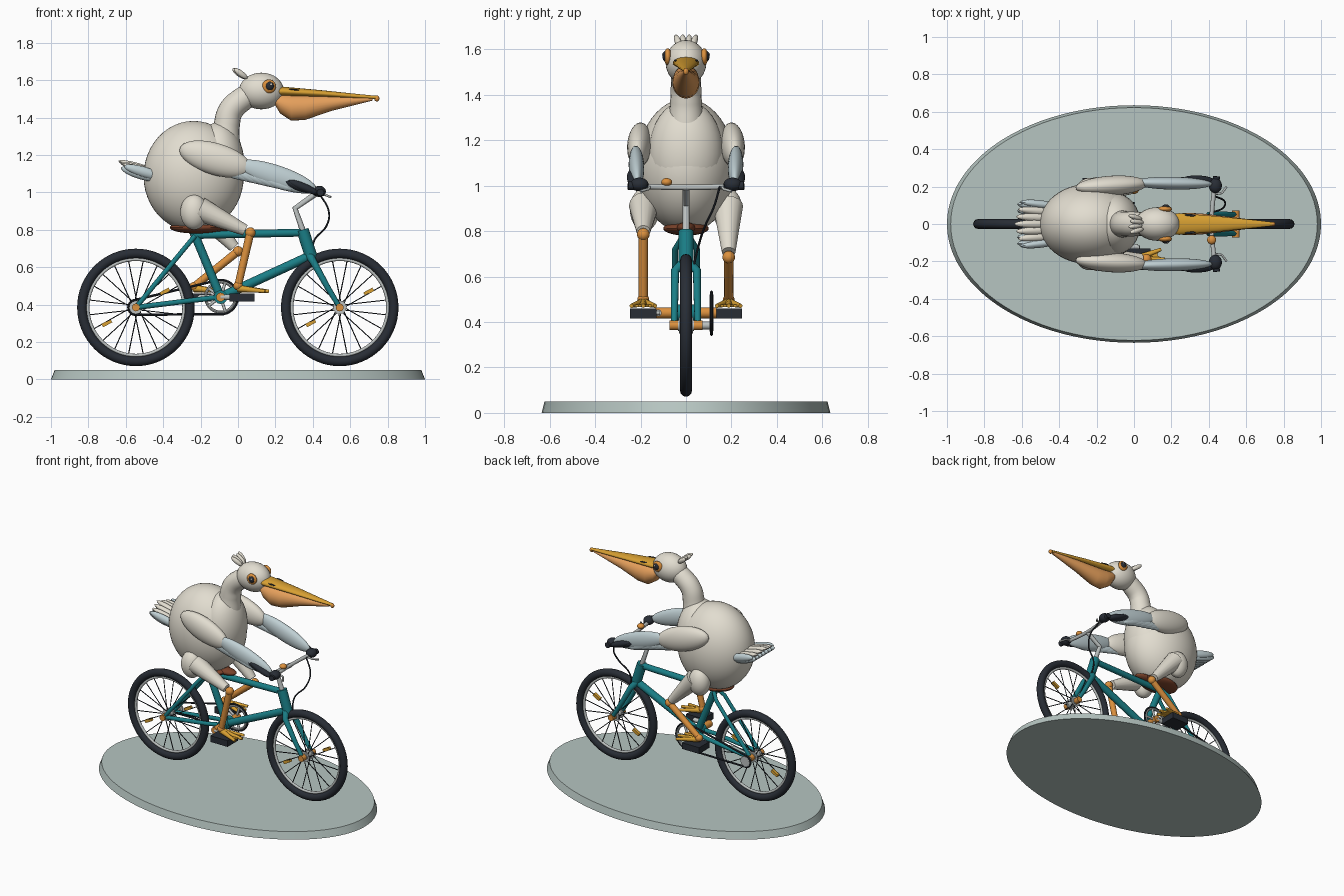
import bpy, bmesh, math
from mathutils import Vector, Matrix

if "Cube" in bpy.data.objects:
    bpy.data.objects.remove(bpy.data.objects["Cube"])


def mat(name, r, g, b):
    m = bpy.data.materials.new(name)
    lin = [((c / 255 + 0.055) / 1.055) ** 2.4 for c in (r, g, b)]
    m.diffuse_color = (*lin, 1)
    m.use_nodes = True
    m.node_tree.nodes["Principled BSDF"].inputs["Base Color"].default_value = m.diffuse_color
    return m


CREAM = mat("cream", 226, 221, 208)
BLUE = mat("pale_blue", 192, 208, 212)
SAGE = mat("sage", 182, 197, 193)
TEAL = mat("teal", 26, 126, 134)
ORANGE = mat("orange", 220, 145, 62)
GOLD = mat("gold", 216, 160, 50)
PEACH = mat("peach", 230, 160, 92)
DARK = mat("charcoal", 40, 45, 53)
METAL = mat("metal", 188, 193, 192)
BROWN = mat("brown", 122, 66, 42)


def add(name, mesh, material):
    o = bpy.data.objects.new(name, mesh)
    bpy.context.collection.objects.link(o)
    mesh.materials.clear()
    mesh.materials.append(material)
    return o


def from_bm(name, bm, material):
    bmesh.ops.recalc_face_normals(bm, faces=bm.faces)
    me = bpy.data.meshes.new(name)
    bm.to_mesh(me)
    bm.free()
    return add(name, me, material)


def ell(name, c, r, material, d=(1, 0, 0), seg=32):
    """Ellipsoid whose first radius lies along direction d."""
    bm = bmesh.new()
    bmesh.ops.create_uvsphere(bm, u_segments=seg, v_segments=seg // 2, radius=1)
    rot = Vector(d).to_track_quat('X', 'Z').to_matrix().to_4x4()
    bm.transform(Matrix.Translation(c) @ rot @ Matrix.Diagonal((*r, 1)))
    return from_bm(name, bm, material)


def tube(name, paths, rad, material, smooth=False, closed=False, res=4):
    """One or more round tubes; rad is a number or one radius per point."""
    cu = bpy.data.curves.new(name, 'CURVE')
    cu.dimensions, cu.bevel_depth, cu.bevel_resolution = '3D', 1, res
    cu.use_fill_caps = True
    for path in paths:
        sp = cu.splines.new('BEZIER' if smooth else 'POLY')
        pts = sp.bezier_points if smooth else sp.points
        pts.add(len(path) - 1)
        for i, p in enumerate(path):
            pts[i].co = p if smooth else (*p, 1)
            pts[i].radius = rad[i] if isinstance(rad, (list, tuple)) else rad
            if smooth:
                pts[i].handle_left_type = pts[i].handle_right_type = 'AUTO'
        sp.use_cyclic_u = closed
    tmp = bpy.data.objects.new(name + "_tmp", cu)
    bpy.context.collection.objects.link(tmp)
    me = bpy.data.meshes.new_from_object(tmp.evaluated_get(bpy.context.evaluated_depsgraph_get()))
    bpy.data.objects.remove(tmp)
    return add(name, me, material)


def loft(name, sections, material, n=24):
    """Skin along x through ellipses given as (x, z, half_width, half_height)."""
    bm = bmesh.new()
    rings = [[bm.verts.new((x, w * math.cos(2 * math.pi * k / n), z + h * math.sin(2 * math.pi * k / n)))
              for k in range(n)] for x, z, w, h in sections]
    for a, b in zip(rings, rings[1:]):
        for k in range(n):
            bm.faces.new((a[k], a[(k + 1) % n], b[(k + 1) % n], b[k]))
    bm.faces.new(rings[0])
    bm.faces.new(rings[-1])
    return from_bm(name, bm, material)


def box(name, c, size, material, ang=0):
    bm = bmesh.new()
    bmesh.ops.create_cube(bm, size=1)
    bm.transform(Matrix.Translation(c) @ Matrix.Rotation(-ang, 4, 'Y') @ Matrix.Diagonal((*size, 1)))
    return from_bm(name, bm, material)


def ring(name, c, R, r, material, seg=64, minor=12):
    """Torus standing in the xz plane."""
    bpy.ops.mesh.primitive_torus_add(major_segments=seg, minor_segments=minor, major_radius=R, minor_radius=r,
                                     location=c, rotation=(math.pi / 2, 0, 0))
    o = bpy.context.object
    o.name = name
    o.data.materials.append(material)


def axle(name, x, z, y0, y1, r, material):
    tube(name, [[(x, y0, z), (x, y1, z)]], r, material)


# Oval base
bm = bmesh.new()
bmesh.ops.create_cone(bm, cap_ends=True, segments=96, radius1=1, radius2=0.98, depth=0.05)
bm.transform(Matrix.Translation((0, 0, 0.025)) @ Matrix.Diagonal((1, 0.635, 1, 1)))
from_bm("base", bm, SAGE)

# Wheels
AX = 0.385
for side, wx in (("rear", -0.546), ("front", 0.544)):
    ring(side + "_tyre", (wx, 0, AX), 0.288, 0.026, DARK)
    ring(side + "_rim", (wx, 0, AX), 0.257, 0.009, METAL)
    spokes = []
    for k in range(20):
        a, s = 2 * math.pi * (k + 0.5) / 20, (-1) ** k
        spokes.append([(wx + 0.022 * math.cos(a + 0.5 * s), 0.025 * s, AX + 0.022 * math.sin(a + 0.5 * s)),
                       (wx + 0.255 * math.cos(a), 0, AX + 0.255 * math.sin(a))])
    tube(side + "_spokes", spokes, 0.003, DARK, res=1)
    axle(side + "_hub", wx, AX, -0.035, 0.035, 0.024, METAL)
    for s in (-1, 1):
        axle(side + "_hub_flange", wx, AX, s * 0.022, s * 0.03, 0.036, METAL)
        axle(side + "_axle_nut", wx, AX, s * 0.035, s * 0.072, 0.021, ORANGE)
        box(side + "_reflector", (wx + 0.155 * s, 0, AX + 0.084 * s), (0.055, 0.022, 0.02), GOLD, 0.5)

# Frame
BB, SEAT = Vector((-0.093, 0, 0.44)), Vector((-0.238, 0, 0.79))
HT, HB = Vector((0.345, 0, 0.80)), Vector((0.395, 0, 0.645))
tube("seat_tube", [[BB, SEAT]], 0.023, TEAL)
tube("top_tube", [[(-0.235, 0, 0.772), (0.35, 0, 0.785)]], 0.021, TEAL)
tube("down_tube", [[BB, (0.385, 0, 0.66)]], 0.025, TEAL)
tube("head_tube", [[HT, HB]], 0.033, TEAL)
axle("bottom_bracket", BB.x, BB.z, -0.05, 0.05, 0.037, TEAL)
for s in (-1, 1):
    tube("seat_stay", [[(-0.232, s * 0.02, 0.765), (-0.27, s * 0.048, 0.72), (-0.546, s * 0.052, AX)]], 0.013, TEAL)
    tube("chain_stay", [[(-0.1, s * 0.03, 0.44), (-0.2, s * 0.048, 0.428), (-0.546, s * 0.052, AX)]], 0.014, TEAL)
    tube("fork_leg", [[(0.385, s * 0.01, 0.66), (0.405, s * 0.048, 0.625), (0.48, s * 0.05, 0.49),
                       (0.544, s * 0.052, AX)]], [0.024, 0.019, 0.016, 0.013], TEAL)

# Saddle
tube("seat_post", [[SEAT - Vector((0, 0, 0.02)), (-0.245, 0, 0.82)]], 0.018, METAL)
ell("saddle", (-0.22, 0, 0.812), (0.145, 0.1, 0.032), BROWN)
ell("saddle_nose", (-0.1, 0, 0.815), (0.085, 0.04, 0.024), BROWN)

# Drivetrain
CY = 0.112
ring("chainring", (BB.x, CY, BB.z), 0.08, 0.008, METAL, 48, 8)
tube("chainring_arms", [[(BB.x, CY, BB.z), (BB.x + 0.08 * math.cos(k * 1.2566), CY, BB.z + 0.08 * math.sin(k * 1.2566))]
                        for k in range(5)], 0.008, METAL)
axle("sprocket", -0.546, AX, CY - 0.006, CY + 0.006, 0.036, METAL)
axle("sprocket_axle", -0.546, AX, 0.05, CY, 0.018, METAL)
arc = lambda c, r, a0, a1: [(c[0] + r * math.cos(math.radians(a0 + (a1 - a0) * k / 14)), CY,
                             c[1] + r * math.sin(math.radians(a0 + (a1 - a0) * k / 14))) for k in range(15)]
tube("chain", [arc((BB.x, BB.z), 0.092, -80, 98) + arc((-0.546, AX), 0.04, 98, 280)], 0.0065, DARK, closed=True, res=2)
axle("crank_axle", BB.x, BB.z, -0.122, 0.122, 0.022, METAL)
axle("crank_cap", BB.x, BB.z, -0.135, 0.135, 0.024, ORANGE)

# Handlebar, grips, brake levers, bell and cable
tube("stem", [[HT, (0.305, 0, 0.915), (0.415, 0, 0.992)]], 0.016, METAL)
tube("handlebar", [[(0.44, -0.25, 1.0), (0.425, -0.15, 0.995), (0.415, 0, 0.992), (0.425, 0.15, 0.995), (0.44, 0.25, 1.0)]],
     0.012, METAL, smooth=True)
ell("bell", (0.415, -0.085, 1.015), (0.024, 0.024, 0.018), ORANGE)
for s in (-1, 1):
    tube("grip", [[(0.433, s * 0.17, 0.997), (0.441, s * 0.255, 1.0)]], 0.019, DARK)
    tube("brake_lever", [[(0.43, s * 0.16, 0.995), (0.47, s * 0.165, 0.985), (0.495, s * 0.2, 0.975)]], 0.006, METAL)
tube("brake_cable", [[(0.43, 0.15, 1.0), (0.485, 0.12, 0.9), (0.475, 0.085, 0.825), (0.405, 0.055, 0.735), (0.41, 0.03, 0.63)]],
     0.005, DARK, smooth=True, res=2)

# Body, neck and head
ell("body", (-0.237, 0, 1.087), (0.268, 0.215, 0.295), CREAM, seg=48)
ell("breast", (-0.105, 0, 1.14), (0.14, 0.165, 0.235), CREAM)
tube("neck", [[(-0.07, 0, 1.26), (-0.06, 0, 1.36), (-0.04, 0, 1.435), (0.02, 0, 1.495), (0.1, 0, 1.54)]],
     [0.08, 0.07, 0.067, 0.065, 0.06], CREAM, smooth=True, res=8)
ell("head", (0.125, 0, 1.542), (0.12, 0.09, 0.098), CREAM)
for k in range(4):
    ell("crest_feather", (0.015 - 0.008 * (k % 2), -0.036 + 0.024 * k, 1.635), (0.046, 0.014, 0.016), CREAM,
        (-0.75, (k - 1.5) * 0.15, 0.55), 16)
for s in (-1, 1):
    ell("eye_ring", (0.166, s * 0.08, 1.567), (0.037, 0.017, 0.037), ORANGE)
    ell("pupil", (0.17, s * 0.09, 1.569), (0.022, 0.014, 0.023), DARK)
    ell("eye_glint", (0.177, s * 0.102, 1.577), (0.006, 0.004, 0.006), CREAM, seg=12)
    ell("nostril", (0.3, s * 0.047, 1.55), (0.03, 0.006, 0.004), DARK, (1, -0.07 * s, -0.08), 12)

# Beak
loft("upper_beak", [(0.19, 1.54, 0.05, 0.028), (0.24, 1.54, 0.058, 0.025), (0.45, 1.528, 0.041, 0.018),
                    (0.65, 1.513, 0.021, 0.012), (0.745, 1.507, 0.01, 0.009)], GOLD)
loft("throat_pouch", [(0.195, 1.497, 0.04, 0.025), (0.225, 1.475, 0.054, 0.053), (0.285, 1.453, 0.06, 0.07),
                      (0.36, 1.454, 0.056, 0.066), (0.5, 1.476, 0.04, 0.04), (0.72, 1.499, 0.012, 0.008)], PEACH)
ell("beak_tip", (0.742, 0, 1.502), (0.014, 0.012, 0.016), ORANGE, seg=16)

# Tail fan
for k in range(-3, 4):
    outer = abs(k) == 3
    ell("tail_feather", (-0.53 + 0.01 * abs(k), k * 0.035, 1.135 - 0.009 * abs(k)), (0.115, 0.022, 0.02 + 0.008 * outer),
        BLUE if outer else CREAM, (-1, k * 0.04, 0.3), 16)
    ell("under_tail_feather", (-0.52, k * 0.032, 1.1), (0.11, 0.022, 0.03), BLUE, (-1, k * 0.03, 0.3), 16)

# Wings
for s in (-1, 1):
    ell("upper_wing", (-0.12, s * 0.205, 1.178), (0.2, 0.053, 0.085), CREAM, (1, s * 0.06, -0.3))
    ell("forewing", (0.205, s * 0.218, 1.085), (0.225, 0.034, 0.06), BLUE, (1, -s * 0.02, -0.33))
    for k in range(6):
        ell("wing_feather", (-0.06 + 0.048 * k, s * (0.212 + 0.003 * k), 1.115 - 0.011 * k), (0.125, 0.02, 0.027), BLUE,
            (1, s * 0.03, -0.4), 16)
    for k in range(3):
        ell("wing_tip_feather", (0.285 + 0.03 * k, s * (0.222 + 0.006 * k), 1.04 - 0.005 * k), (0.095, 0.026, 0.022), DARK,
            (1, -s * 0.05, -0.42), 16)
    ell("wing_hand", (0.435, s * 0.205, 1.005), (0.035, 0.04, 0.03), DARK)

# Legs, feet, cranks and pedals
for s, px, knee, ankle in ((-1, 0.022, (0.066, 0.785), (0.0, 0.5)), (1, -0.208, (0.0, 0.685), (-0.235, 0.497))):
    y = s * 0.188
    K, A = Vector((knee[0], y, knee[1])), Vector((ankle[0], y, ankle[1]))
    H = Vector((-0.205, s * 0.185, 0.91))
    ell("hip", (-0.235, s * 0.182, 0.895), (0.073, 0.065, 0.095), CREAM)
    tube("thigh", [[H, K.lerp(H, 0.1)]], [0.066, 0.03], CREAM, res=6)
    ell("knee", K, (0.028, 0.028, 0.028), ORANGE, seg=16)
    tube("shin", [[K, A]], [0.022, 0.02], ORANGE)
    ell("ankle", A, (0.026, 0.026, 0.024), ORANGE, seg=16)
    tube("toes", [[(A.x, y, 0.487), (A.x + 0.165 - 0.02 * abs(t), y + t * 0.052, 0.471)] for t in (-1, 0, 1)],
         [0.019, 0.009], GOLD)
    # Web between the toes
    bm = bmesh.new()
    web = [(0, 0.0), (0.13, -0.046), (0.125, -0.022), (0.15, 0), (0.125, 0.022), (0.13, 0.046)]
    f = bm.faces.new([bm.verts.new((A.x + u, y + v, 0.466)) for u, v in web])
    up = bmesh.ops.extrude_face_region(bm, geom=[f])
    bmesh.ops.translate(bm, vec=(0, 0, 0.01), verts=[v for v in up["geom"] if isinstance(v, bmesh.types.BMVert)])
    from_bm("foot_web", bm, GOLD)
    tube("crank_arm", [[(BB.x, s * 0.122, BB.z), (px, s * 0.122, 0.44)]], 0.015, METAL)
    axle("pedal_spindle", px, 0.44, s * 0.115, s * 0.2, 0.009, METAL)
    box("pedal", (px, s * 0.188, 0.438), (0.135, 0.115, 0.044), DARK)

# Smooth shading with crisp edges
bpy.ops.object.select_all(action='SELECT')
bpy.context.view_layer.objects.active = bpy.data.objects["body"]
bpy.ops.object.shade_smooth_by_angle(angle=math.radians(35))
